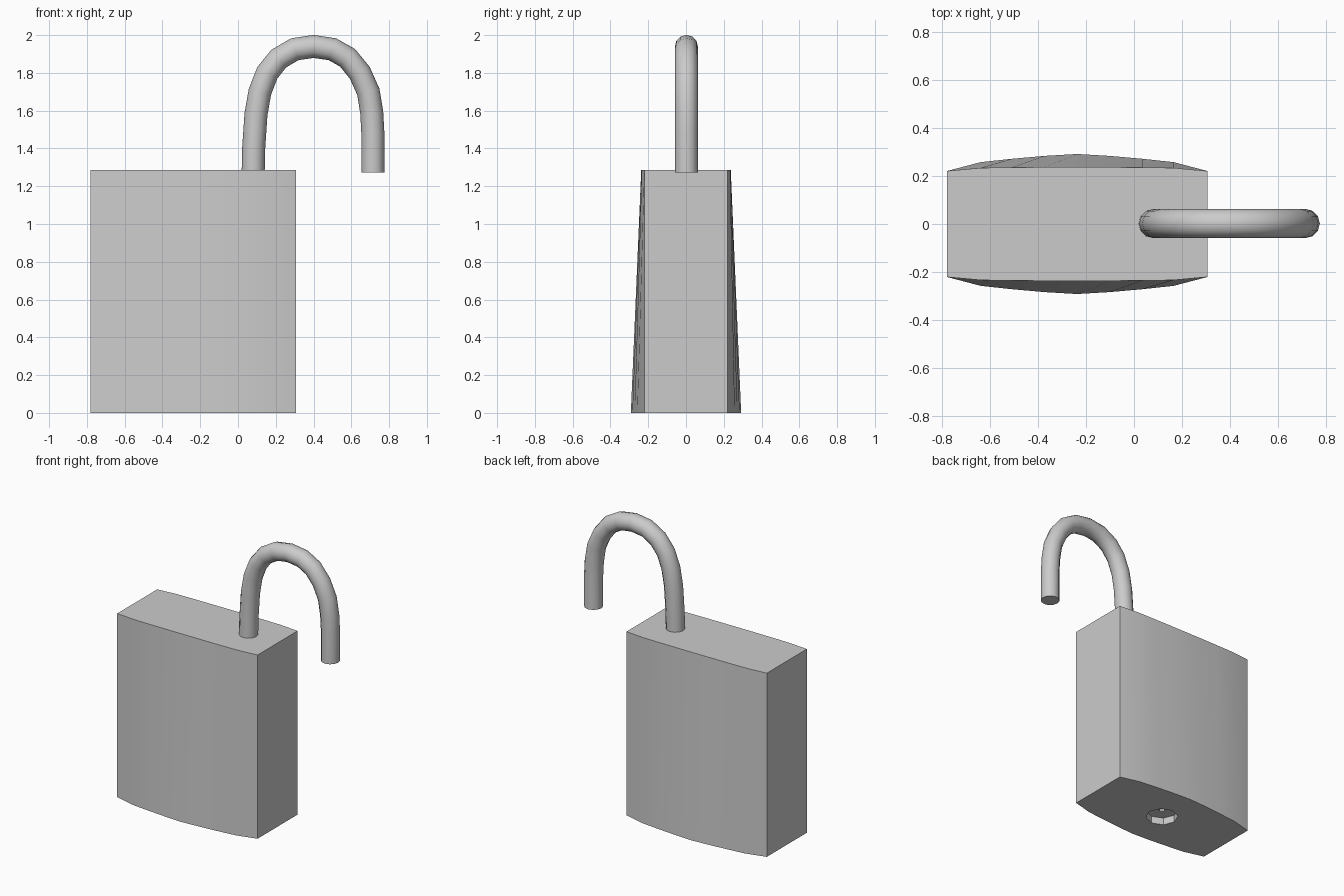
import bpy, bmesh, math

if "Cube" in bpy.data.objects:
    bpy.data.objects.remove(bpy.data.objects["Cube"])

CX, HALF_W, HEIGHT = -0.237, 0.543, 1.285


def smooth(obj, angle=30):
    bpy.ops.object.select_all(action='DESELECT')
    obj.select_set(True)
    bpy.context.view_layer.objects.active = obj
    bpy.ops.object.shade_smooth_by_angle(angle=math.radians(angle))


# Body: bulged front and back, tapering towards the top
# (distance from centre, half depth at bottom, half depth at top)
half = [(0, .292, .237), (.25, .284, .237), (.5, .272, .236), (.74, .258, .234), (1, .221, .221)]
cols = [(-t, b, u) for t, b, u in half[:0:-1]] + half
bm = bmesh.new()


def ring(z, k):
    front = [bm.verts.new((CX + c[0] * HALF_W, -c[k], z)) for c in cols]
    back = [bm.verts.new((CX + c[0] * HALF_W, c[k], z)) for c in reversed(cols)]
    return front + back


low, high = ring(0, 1), ring(HEIGHT, 2)
n = len(low)
for i in range(n):
    j = (i + 1) % n
    bm.faces.new((low[i], low[j], high[j], high[i]))
bm.faces.new(low[::-1])
bm.faces.new(high)
mesh = bpy.data.meshes.new("lock_body")
bm.to_mesh(mesh)
bm.free()
body = bpy.data.objects.new("lock_body", mesh)
bpy.context.collection.objects.link(body)


# Keyhole: stepped recess in the underside
def cut_recess(radius, depth):
    bpy.ops.mesh.primitive_cylinder_add(vertices=8, radius=radius, depth=2 * depth,
                                        location=(CX, 0, 0))
    cutter = bpy.context.object
    cutter.name = "keyhole_cutter"
    cutter.hide_render = True
    mod = body.modifiers.new("keyhole", 'BOOLEAN')
    mod.operation = 'DIFFERENCE'
    mod.solver = 'EXACT'
    mod.object = cutter
    bpy.context.view_layer.objects.active = body
    bpy.ops.object.modifier_apply(modifier=mod.name)
    bpy.data.objects.remove(cutter)


cut_recess(0.105, 0.05)
cut_recess(0.02, 0.08)
smooth(body, 20)

# Shackle: round bar swept along the open hook
path = [(.08, 1.26), (.083, 1.4), (.095, 1.58), (.116, 1.7), (.155, 1.8), (.215, 1.875),
        (.3, 1.925), (.4, 1.94), (.5, 1.925), (.58, 1.88), (.645, 1.8), (.69, 1.7),
        (.708, 1.59), (.714, 1.48), (.714, 1.272)]
curve = bpy.data.curves.new("shackle", 'CURVE')
curve.dimensions = '3D'
curve.bevel_depth = 0.061
curve.bevel_resolution = 4
curve.use_fill_caps = True
spline = curve.splines.new('POLY')
spline.points.add(len(path) - 1)
for p, (x, z) in zip(spline.points, path):
    p.co = (x, 0.002, z, 1)
shackle = bpy.data.objects.new("shackle", curve)
bpy.context.collection.objects.link(shackle)
bpy.ops.object.select_all(action='DESELECT')
shackle.select_set(True)
bpy.context.view_layer.objects.active = shackle
bpy.ops.object.convert(target='MESH')
shackle = bpy.context.object

# Weld the end caps to the bar
bm = bmesh.new()
bm.from_mesh(shackle.data)
bmesh.ops.remove_doubles(bm, verts=bm.verts, dist=1e-4)
bmesh.ops.recalc_face_normals(bm, faces=bm.faces)
bm.to_mesh(shackle.data)
bm.free()
smooth(shackle, 40)
